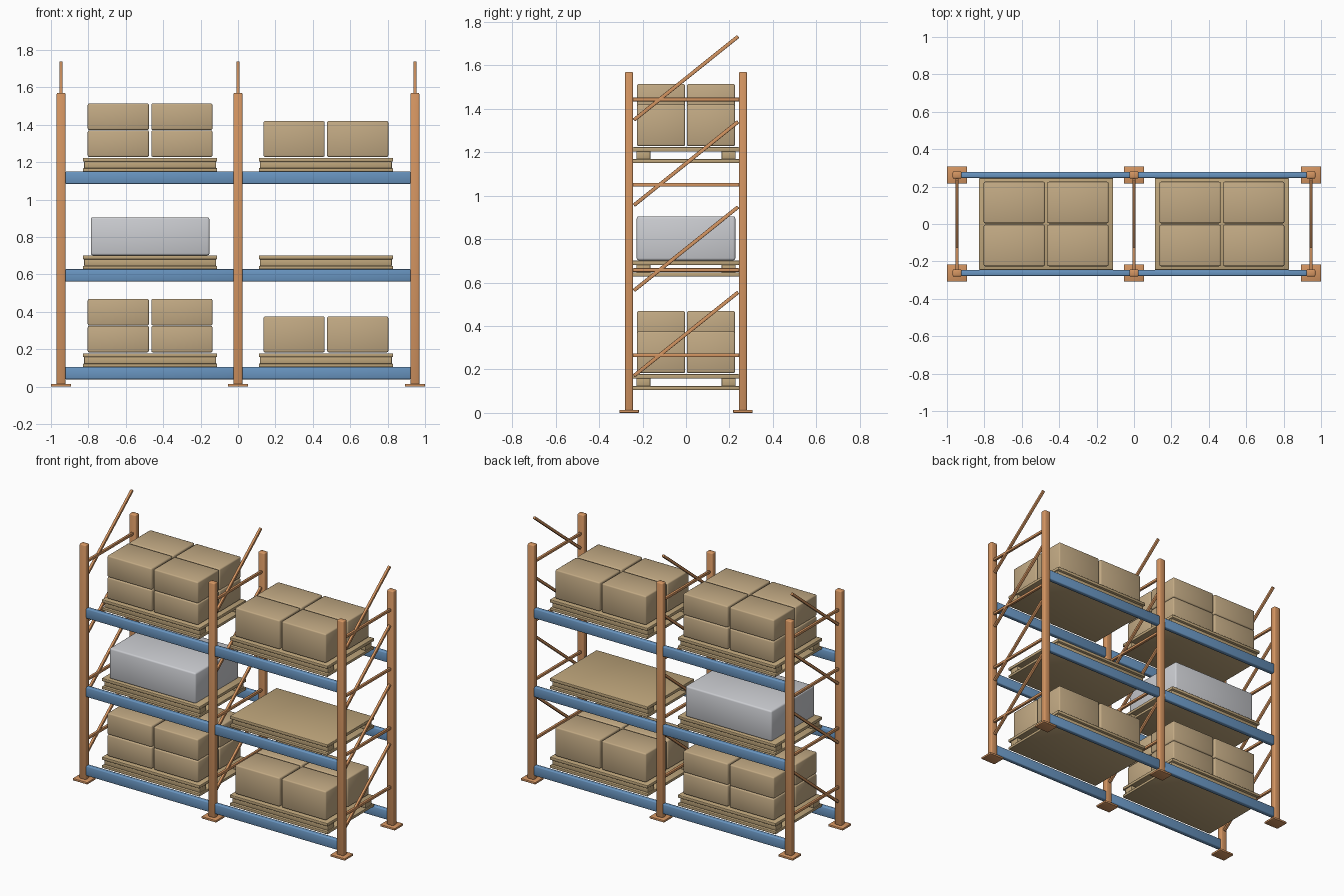
import bpy
import math

cube = bpy.data.objects.get("Cube")
if cube:
    bpy.data.objects.remove(cube, do_unlink=True)


def material(name, rgb):
    mat = bpy.data.materials.new(name)
    mat.use_nodes = True
    mat.diffuse_color = (*rgb, 1)
    mat.node_tree.nodes["Principled BSDF"].inputs["Base Color"].default_value = (*rgb, 1)
    return mat


ORANGE = material("orange steel", (0.66, 0.30, 0.12))
BLUE = material("blue steel", (0.14, 0.30, 0.53))
WOOD = material("pallet wood", (0.52, 0.38, 0.20))
CARDBOARD = material("cardboard", (0.54, 0.40, 0.23))
GREY = material("grey wrap", (0.60, 0.61, 0.64))


def block(name, size, centre, mat, bevel=0.003, tilt=0.0):
    """Soft-edged box, optionally tilted about the x axis."""
    bpy.ops.mesh.primitive_cube_add(size=1, location=centre)
    obj = bpy.context.object
    obj.name = name
    obj.scale = size
    bpy.ops.object.transform_apply(location=False, rotation=False, scale=True)
    obj.rotation_euler.x = tilt
    obj.data.materials.append(mat)
    mod = obj.modifiers.new("soft edges", 'BEVEL')
    mod.width = bevel
    mod.segments = 2
    bpy.ops.object.shade_smooth()
    return obj


POST_X = 0.946
POST_Y = 0.262
LEVELS = (0.105, 0.628, 1.15)   # top of the beams on each storey
PALLET_H = 0.073
BAY_X = 0.47

# Upright frames: posts, foot plates, horizontal and diagonal braces
BRACE_STEP = 0.3925
RUN, RISE = 0.48, 0.385
for frame, x in (("right", -POST_X), ("middle", 0), ("left", POST_X)):
    for side, y in (("front", -POST_Y), ("back", POST_Y)):
        block(f"{frame}_{side}_post", (0.048, 0.038, 1.56), (x, y, 0.79), ORANGE, 0.007)
        block(f"{frame}_{side}_foot", (0.107, 0.09, 0.014), (x, y, 0.007), ORANGE)
    for k in range(4):
        z = k * BRACE_STEP
        block(f"{frame}_brace_{k}", (0.017, 0.49, 0.017), (x, 0, 0.265 + z), ORANGE)
        block(f"{frame}_diagonal_{k}", (0.017, math.hypot(RUN, RISE), 0.017),
              (x, 0, 0.363 + z), ORANGE, tilt=math.atan2(RISE, RUN))

# Load beams, one per bay on each side
for bay, sx in (("right", -1), ("left", 1)):
    for level, top in enumerate(LEVELS):
        for side, y in (("front", -POST_Y), ("back", POST_Y)):
            block(f"{bay}_{side}_beam_{level}", (0.904, 0.031, 0.066),
                  (sx * 0.472, y, top - 0.033), BLUE, 0.006)


def pallet(name, x, z):
    block(name + "_bottom", (0.717, 0.49, 0.018), (x, 0, z + 0.009), WOOD)
    for side, y in (("front", -0.196), ("back", 0.196)):
        block(f"{name}_{side}_runner", (0.705, 0.064, 0.037), (x, y, z + 0.0355), WOOD)
    block(name + "_deck", (0.717, 0.49, 0.02), (x, 0, z + 0.063), WOOD)


def cartons(name, x, z, height, layers):
    for layer in range(layers):
        for i in (-1, 1):
            for j in (-1, 1):
                block(f"{name}_carton", (0.327, 0.222, height),
                      (x + i * 0.17, j * 0.115, z + height / 2 + layer * (height + 0.002)),
                      CARDBOARD, 0.008)


# Pallets in every bay
for level, z in enumerate(LEVELS):
    pallet(f"right_pallet_{level}", -BAY_X, z)
    pallet(f"left_pallet_{level}", BAY_X, z)

# Goods: stacked cartons on the bottom and top storeys, one wrapped load between
for level in (0, 2):
    floor = LEVELS[level] + PALLET_H + 0.005
    cartons(f"right_stack_{level}", -BAY_X, floor, 0.142, 2)
    cartons(f"left_stack_{level}", BAY_X, floor, 0.192, 1)
block("wrapped_load", (0.634, 0.454, 0.203), (-BAY_X, 0, LEVELS[1] + PALLET_H + 0.1025), GREY, 0.01)
